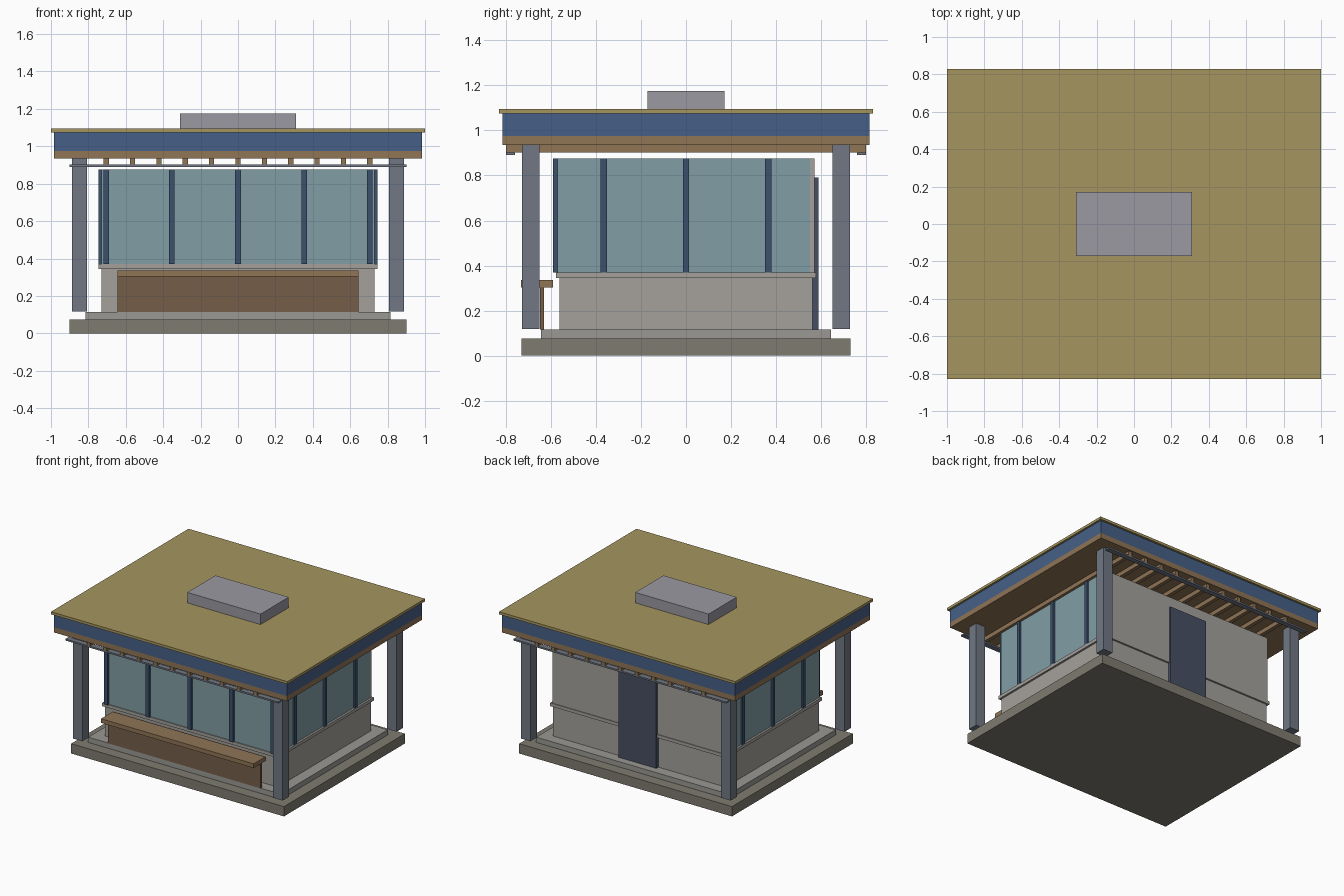
import bpy

if "Cube" in bpy.data.objects:
    bpy.data.objects.remove(bpy.data.objects["Cube"])


def material(name, rgb):
    # 8-bit screen colour to Blender's linear colour
    m = bpy.data.materials.new(name)
    m.diffuse_color = [(c / 255) ** 2.2 for c in rgb] + [1.0]
    m.use_nodes = True
    m.node_tree.nodes["Principled BSDF"].inputs["Base Color"].default_value = m.diffuse_color
    return m


CONCRETE = material("concrete", (126, 122, 112))
PAVING = material("paving", (152, 151, 146))
PLASTER = material("plaster", (163, 160, 154))
GLASS = material("glass", (128, 156, 163))
FRAME = material("dark_frame", (62, 82, 108))
DOOR = material("door_paint", (72, 80, 98))
STEEL = material("steel", (112, 119, 130))
TIMBER = material("timber", (142, 116, 86))
PANEL = material("dark_timber", (116, 94, 74))
BLUE = material("blue_paint", (72, 96, 134))
ROOFING = material("roofing", (164, 148, 96))
UNIT = material("metal", (152, 152, 160))


def box(name, x, y, z, mat):
    """Box from (min, max) pairs on each axis."""
    bpy.ops.mesh.primitive_cube_add(
        size=1, location=[(a + b) / 2 for a, b in (x, y, z)])
    ob = bpy.context.object
    ob.name = name
    ob.scale = [b - a for a, b in (x, y, z)]
    bpy.ops.object.transform_apply(location=False, rotation=False, scale=True)
    ob.data.materials.append(mat)
    return ob


def slab(name, hx, hy, z, mat):
    return box(name, (-hx, hx), (-hy, hy), z, mat)


def span(s, a, b):
    """Range a..b mirrored to side s."""
    return tuple(sorted((s * a, s * b)))


# Stepped base
slab("base_slab", 0.90, 0.73, (0, 0.075), CONCRETE)
slab("floor_step", 0.815, 0.645, (0.075, 0.115), PAVING)

# Low walls, sill and tall back wall
slab("low_wall", 0.73, 0.563, (0.115, 0.345), PLASTER)
slab("window_sill", 0.745, 0.577, (0.345, 0.37), PLASTER)
box("back_wall", (-0.73, 0.73), (0.55, 0.572), (0.37, 0.875), PLASTER)
box("back_door", (-0.16, 0.16), (0.56, 0.588), (0.115, 0.79), DOOR)

# Glazing on front and sides
ZG = (0.37, 0.875)
box("front_glass", (-0.73, 0.73), (-0.57, -0.555), ZG, GLASS)
for s, side in ((-1, "left"), (1, "right")):
    box(f"{side}_glass", span(s, 0.715, 0.73), (-0.555, 0.55), ZG, GLASS)
    for y in (-0.365, 0, 0.365):
        box(f"{side}_mullion", span(s, 0.72, 0.745),
            (y - 0.014, y + 0.014), ZG, FRAME)
for x in (-0.705, -0.354, 0, 0.354, 0.705):
    box("front_mullion", (x - 0.015, x + 0.015), (-0.59, -0.565), ZG, FRAME)

# Front counter
box("counter_panel", (-0.645, 0.645), (-0.648, -0.632), (0.115, 0.305), PANEL)
box("counter_top", (-0.645, 0.645), (-0.733, -0.592), (0.303, 0.335), TIMBER)

# Corner posts
for sx in (-1, 1):
    for sy in (-1, 1):
        box("corner_post", span(sx, 0.807, 0.887), span(sy, 0.65, 0.728),
            (0.117, 0.935), STEEL)

# Roof joists and the thin rails beneath their ends
for i in range(11):
    x = (i - 5) * 0.141
    box("roof_joist", (x - 0.014, x + 0.014), (-0.80, 0.80),
        (0.902, 0.936), TIMBER)
for s in (-1, 1):
    box("joist_rail", (-0.90, 0.90), span(s, 0.76, 0.80),
        (0.89, 0.902), STEEL)

# Layered flat roof
slab("roof_soffit", 0.985, 0.815, (0.935, 0.975), TIMBER)
slab("roof_fascia", 0.985, 0.815, (0.975, 1.075), BLUE)
slab("roof_cap", 1.0, 0.83, (1.075, 1.095), ROOFING)
slab("rooftop_unit", 0.31, 0.17, (1.095, 1.175), UNIT)
